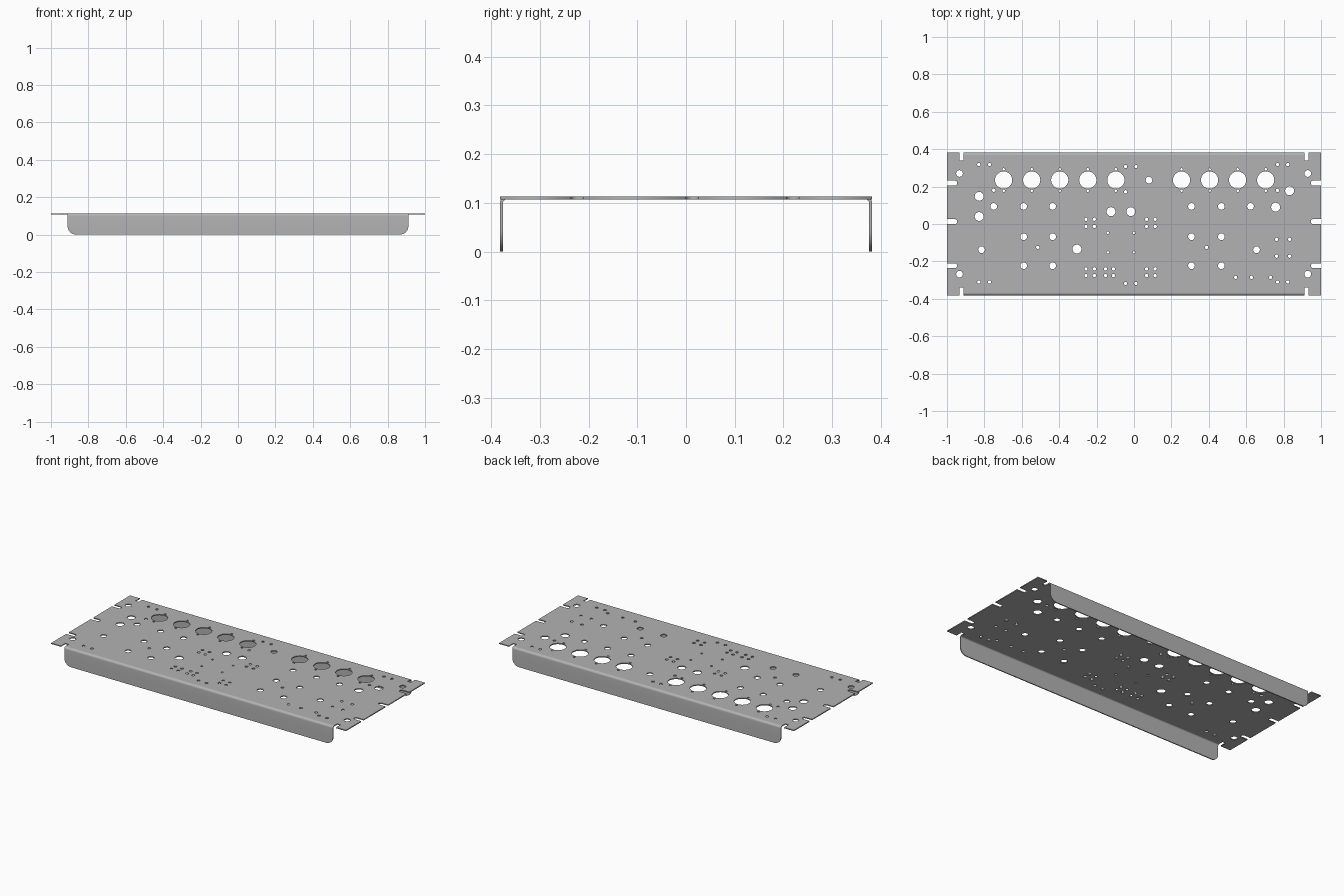
import bpy, bmesh
from math import sin, cos, pi

if "Cube" in bpy.data.objects:
    bpy.data.objects.remove(bpy.data.objects["Cube"], do_unlink=True)

TOP = 0.113          # upper face of the sheet
THICK = 0.006        # sheet thickness
HALF_DEPTH = 0.382
FLANGE_HALF = 0.911
BEND = 0.014         # outer bend radius
CORNER = 0.045       # rounded flange corners

steel = bpy.data.materials.new("grey_steel")
steel.use_nodes = True
colour = (0.45, 0.45, 0.45, 1)
steel.diffuse_color = colour
steel.node_tree.nodes["Principled BSDF"].inputs["Base Color"].default_value = colour


def select(obj):
    bpy.ops.object.select_all(action="DESELECT")
    obj.select_set(True)
    bpy.context.view_layer.objects.active = obj


def arc(cx, cy, r, start, end, steps):
    """Points along a circular arc."""
    angles = [start + (end - start) * i / steps for i in range(steps + 1)]
    return [(cx + r * cos(a), cy + r * sin(a)) for a in angles]


def side_outline():
    """Right half of the plate edge, from front to back."""
    inner, outer, relief = FLANGE_HALF, 0.934, 0.34
    bend_line = HALF_DEPTH - BEND
    pts = [(inner, -bend_line), (inner, -relief), (outer, -relief),
           (outer, -HALF_DEPTH), (1, -HALF_DEPTH)]
    r = 0.013
    for y in (-0.223, 0.013, 0.219):      # open mounting slots
        pts += [(1, y - r)] + arc(0.945 + r, y, r, -pi / 2, -3 * pi / 2, 8) + [(1, y + r)]
    pts += [(1, HALF_DEPTH), (outer, HALF_DEPTH), (outer, relief),
            (inner, relief), (inner, bend_line)]
    return pts


# Holes grouped by size: radius -> rows of (y, x positions)
valves = [-0.697 + 0.15 * i for i in range(5)] + [0.254 + 0.15 * i for i in range(4)]
posts = [-0.59, -0.435, 0.307, 0.467]
pads = [-0.257, -0.212, 0.067, 0.113]
holes = {
    0.046: [(0.235, valves)],
    0.024: [(0.148, [-0.828]), (0.04, [-0.828]), (0.066, [-0.123, -0.017]),
            (-0.134, [-0.305]), (0.09, [0.757]), (0.178, [0.832])],
    0.018: [(0.094, posts + [-0.75, 0.623]), (-0.068, posts), (-0.223, posts),
            (-0.138, [-0.815, 0.655]), (0.235, [0.08]),
            (0.27, [-0.933, 0.929]), (-0.268, [-0.933, 0.929])],
    0.009: [(0.318, [-0.83, -0.773, 0.767, 0.822]), (-0.31, [-0.83, -0.773, 0.767, 0.822]),
            (0.18, [-0.75, 0.767]), (-0.125, [-0.515, 0.388]),
            (0.307, [-0.045, 0.01]), (0.172, [-0.045]), (-0.318, [-0.045, 0.01]),
            (0.025, pads), (-0.013, pads),
            (-0.24, pads + [-0.152, -0.11]), (-0.276, pads + [-0.152, -0.11]),
            (-0.082, [0.762, 0.832]), (-0.172, [0.762, 0.832]),
            (-0.285, [0.543, 0.628, 0.73])],
    0.007: [(0.292, valves), (0.178, valves),
            (-0.047, [-0.14, 0]), (-0.152, [-0.14, 0])],
}


def add_loop(curve, pts):
    spline = curve.splines.new("POLY")
    spline.points.add(len(pts) - 1)
    for point, (x, y) in zip(spline.points, pts):
        point.co = (x, y, 0, 1)
    spline.use_cyclic_u = True


# Perforated top plate
curve = bpy.data.curves.new("top_plate", "CURVE")
curve.dimensions = "2D"
curve.fill_mode = "BOTH"
curve.extrude = THICK / 2
right = side_outline()
add_loop(curve, right + [(-x, y) for x, y in reversed(right)])
for radius, rows in holes.items():
    sides = 32 if radius > 0.03 else 16
    for y, xs in rows:
        for x in xs:
            add_loop(curve, arc(x, y, radius, 0, 2 * pi, sides)[:-1])
plate = bpy.data.objects.new("top_plate", curve)
bpy.context.collection.objects.link(plate)
plate.location.z = TOP - THICK / 2
select(plate)
bpy.ops.object.convert(target="MESH")
plate = bpy.context.object
bm = bmesh.new()
bm.from_mesh(plate.data)
bmesh.ops.remove_doubles(bm, verts=bm.verts, dist=0.00005)
bmesh.ops.recalc_face_normals(bm, faces=bm.faces)
bm.to_mesh(plate.data)
bm.free()
plate.data.materials.clear()
plate.data.materials.append(steel)


def flange(name, side):
    """Folded edge: bend rows, then a wall with rounded lower corners."""
    rows = [(FLANGE_HALF, y, z) for y, z in
            arc(HALF_DEPTH - BEND, TOP - BEND, BEND, pi / 2, 0, 8)]
    rows += [(x, HALF_DEPTH, z) for x, z in
             arc(FLANGE_HALF - CORNER, CORNER, CORNER, 0, -pi / 2, 10)]
    bm = bmesh.new()
    pairs = [[bm.verts.new((s * x, side * y, z)) for s in (-1, 1)] for x, y, z in rows]
    for (a, b), (c, d) in zip(pairs, pairs[1:]):
        bm.faces.new((a, b, d, c) if side < 0 else (b, a, c, d))
    for face in bm.faces:
        face.normal_update()
        if face.normal.y * side < 0:
            face.normal_flip()
    mesh = bpy.data.meshes.new(name)
    bm.to_mesh(mesh)
    bm.free()
    obj = bpy.data.objects.new(name, mesh)
    bpy.context.collection.objects.link(obj)
    mesh.materials.append(steel)
    select(obj)
    bpy.ops.object.shade_smooth_by_angle(angle=pi / 6)
    solid = obj.modifiers.new("sheet_thickness", "SOLIDIFY")
    solid.thickness = THICK
    solid.offset = -1
    solid.use_even_offset = True
    bpy.ops.object.modifier_apply(modifier=solid.name)
    bpy.ops.object.shade_smooth_by_angle(angle=pi / 6)


flange("front_flange", -1)
flange("back_flange", 1)
